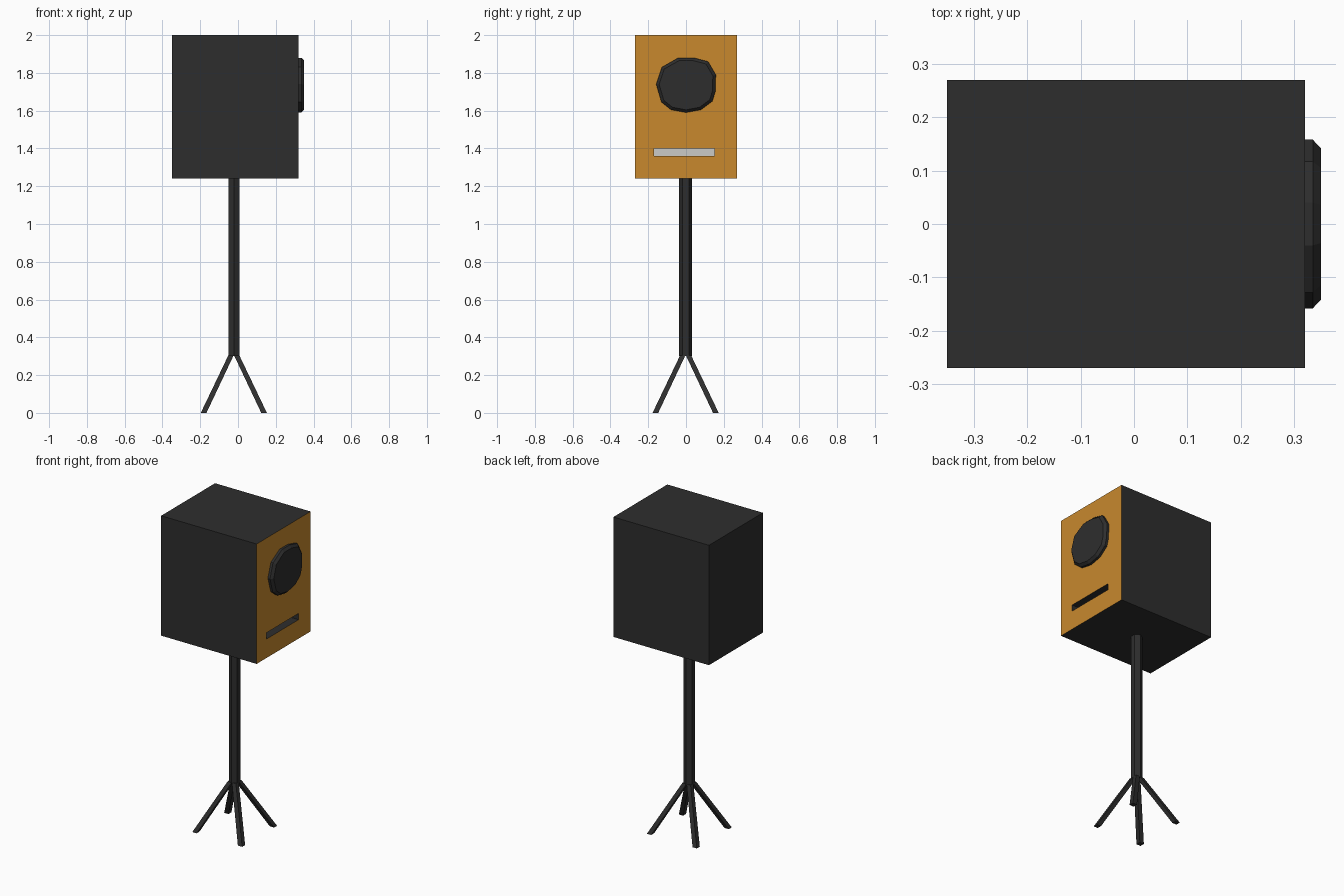
import bpy, bmesh
from math import pi, sin, cos

cube = bpy.data.objects.get("Cube")
if cube:
    bpy.data.objects.remove(cube, do_unlink=True)


def material(name, color):
    m = bpy.data.materials.new(name)
    m.use_nodes = True
    m.diffuse_color = color
    m.node_tree.nodes["Principled BSDF"].inputs["Base Color"].default_value = color
    return m


BLACK = material("charcoal", (0.027, 0.027, 0.027, 1))
ORANGE = material("amber", (0.58, 0.25, 0.027, 1))
GREY = material("pale grey", (0.6, 0.6, 0.57, 1))


def add_object(name, bm, *mats):
    bmesh.ops.recalc_face_normals(bm, faces=bm.faces)
    mesh = bpy.data.meshes.new(name)
    bm.to_mesh(mesh)
    bm.free()
    for m in mats:
        mesh.materials.append(m)
    obj = bpy.data.objects.new(name, mesh)
    bpy.context.collection.objects.link(obj)
    return obj


def loft(name, rings, mat):
    """Join closed rings of points with side walls and cap both ends."""
    bm = bmesh.new()
    loops = [[bm.verts.new(p) for p in ring] for ring in rings]
    n = len(loops[0])
    for a, b in zip(loops, loops[1:]):
        for i in range(n):
            j = (i + 1) % n
            bm.faces.new((a[i], a[j], b[j], b[i]))
    bm.faces.new(loops[0])
    bm.faces.new(loops[-1])
    return add_object(name, bm, mat)


# Cabinet with an amber baffle and a recessed port slot
X0, X1, Y, Z0, Z1 = -0.35, 0.32, 0.27, 1.24, 2.0
SLOT_Y, SLOT_Z = (-0.17, 0.15), (1.36, 1.40)
bm = bmesh.new()
bmesh.ops.create_cube(bm, size=1)
for v in bm.verts:
    v.co = (X1 if v.co.x > 0 else X0, Y if v.co.y > 0 else -Y,
            Z1 if v.co.z > 0 else Z0)


def baffle_faces():
    return [f for f in bm.faces if all(v.co.x > X1 - 0.001 for v in f.verts)]


cuts = [((0, y, 0), (0, 1, 0)) for y in SLOT_Y]
cuts += [((0, 0, z), (0, 0, 1)) for z in SLOT_Z]
for co, no in cuts:
    faces = baffle_faces()
    edges = {e for f in faces for e in f.edges}
    verts = {v for f in faces for v in f.verts}
    bmesh.ops.bisect_plane(bm, geom=faces + list(edges) + list(verts),
                           plane_co=co, plane_no=no)
slot = None
for f in baffle_faces():
    f.material_index = 1
    c = f.calc_center_median()
    if SLOT_Y[0] < c.y < SLOT_Y[1] and SLOT_Z[0] < c.z < SLOT_Z[1]:
        slot = f
floor = bmesh.ops.extrude_discrete_faces(bm, faces=[slot])["faces"][0]
bmesh.ops.translate(bm, verts=floor.verts, vec=(-0.08, 0, 0))
floor.material_index = 2
for e in floor.edges:
    for f in e.link_faces:
        if f != floor:
            f.material_index = 0
add_object("cabinet", bm, BLACK, ORANGE, GREY)

# Faceted speaker cone cover with a chamfered rim
outline = [(0.158, 1.79), (0.117, 1.86), (0.04, 1.88), (-0.04, 1.88),
           (-0.128, 1.83), (-0.158, 1.74), (-0.13, 1.645), (-0.08, 1.605),
           (0, 1.59), (0.08, 1.605), (0.14, 1.65), (0.155, 1.70)]
CZ = 1.735


def cover_ring(x, s):
    return [(x, y * s, CZ + (z - CZ) * s) for y, z in outline]


loft("speaker_cover",
     [cover_ring(0.32, 1), cover_ring(0.335, 1), cover_ring(0.35, 0.9)], BLACK)

# Hexagonal pole
PX, PY, R = -0.022, -0.002, 0.034
hexagon = [(PX + R * sin(i * pi / 3), PY + R * cos(i * pi / 3)) for i in range(6)]
loft("pole", [[(x, y, z) for x, y in hexagon] for z in (0.3, 1.24)], BLACK)

# Four splayed legs, cut level at the floor
for sx, side in ((1, "left"), (-1, "right")):
    for sy, end in ((1, "back"), (-1, "front")):
        def leg_ring(near, far, z):
            return [(PX + sx * a, PY + sy * b, z) for a, b in
                    ((near, near), (far, near), (far, far), (near, far))]
        loft(f"{end}_{side}_leg",
             [leg_ring(0.001, 0.029, 0.305), leg_ring(0.145, 0.175, 0)], BLACK)
